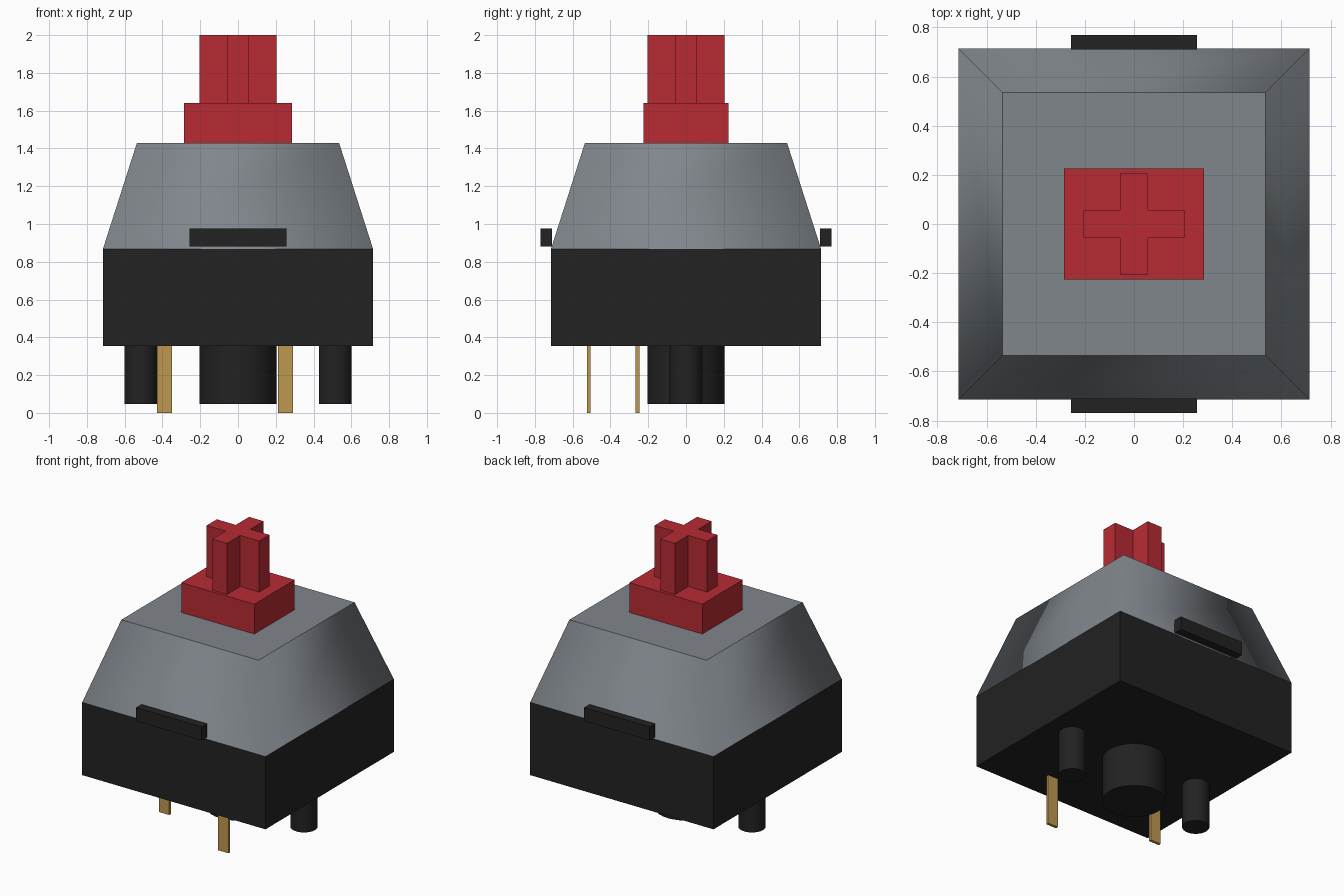
import bpy, bmesh, math

if "Cube" in bpy.data.objects:
    bpy.data.objects.remove(bpy.data.objects["Cube"])


def srgb(*rgb):
    return [((c / 255 + 0.055) / 1.055) ** 2.4 for c in rgb] + [1.0]


def material(name, *rgb):
    m = bpy.data.materials.new(name)
    m.diffuse_color = srgb(*rgb)
    m.use_nodes = True
    m.node_tree.nodes["Principled BSDF"].inputs["Base Color"].default_value = m.diffuse_color
    return m


BLACK = material("black plastic", 34, 34, 34)
GREY = material("grey plastic", 128, 134, 140)
RED = material("red plastic", 184, 43, 52)
GOLD = material("gold metal", 190, 153, 80)


def finish(name, bm, mat):
    bmesh.ops.recalc_face_normals(bm, faces=bm.faces)
    mesh = bpy.data.meshes.new(name)
    bm.to_mesh(mesh)
    bm.free()
    mesh.materials.append(mat)
    ob = bpy.data.objects.new(name, mesh)
    bpy.context.collection.objects.link(ob)
    return ob


def prism(name, outline, z0, z1, mat, top_scale=1.0, smooth_sides=False):
    """Extrude an xy outline from z0 to z1, optionally tapering the top."""
    bm = bmesh.new()
    base = bm.faces.new([bm.verts.new((x, y, z0)) for x, y in outline])
    up = bmesh.ops.extrude_face_region(bm, geom=[base], use_keep_orig=True)["geom"]
    for v in (g for g in up if isinstance(g, bmesh.types.BMVert)):
        v.co = (v.co.x * top_scale, v.co.y * top_scale, z1)
    bm.normal_update()
    if smooth_sides:  # walls blend into each other, caps stay crisp
        for f in bm.faces:
            f.smooth = abs(f.normal.z) < 0.9
        for e in bm.edges:
            e.smooth = abs(e.verts[0].co.z - e.verts[1].co.z) > 1e-4
    return finish(name, bm, mat)


def rect(cx, cy, w, d):
    return [(cx + sx * w / 2, cy + sy * d / 2)
            for sx, sy in ((-1, -1), (1, -1), (1, 1), (-1, 1))]


def circle(cx, r, n=32):
    return [(cx + r * math.cos(2 * math.pi * i / n), r * math.sin(2 * math.pi * i / n))
            for i in range(n)]


# Housing: square lower box and tapered upper cover
prism("lower_housing", rect(0, 0, 1.43, 1.43), 0.355, 0.868, BLACK)
prism("upper_housing", rect(0, 0, 1.43, 1.43), 0.868, 1.43, GREY,
      top_scale=0.535 / 0.715, smooth_sides=True)

# Clips on the front and back
for name, side in (("front_clip", -1), ("back_clip", 1)):
    prism(name, rect(0, side * 0.74, 0.512, 0.06), 0.88, 0.975, BLACK)

# Stem: block with a plus-shaped post
prism("stem_block", rect(0, 0, 0.57, 0.45), 1.43, 1.64, RED)
a, b = 0.205, 0.057
quarter = [(a, -b), (a, b), (b, b)]
cross = []
for _ in range(4):
    cross += quarter
    quarter = [(-y, x) for x, y in quarter]
prism("stem_cross", cross, 1.64, 2.0, RED)

# Mounting posts underneath
for name, x, r in (("centre_post", 0, 0.203), ("left_post", -0.515, 0.087),
                   ("right_post", 0.515, 0.087)):
    prism(name, circle(x, r), 0.047, 0.355, BLACK, smooth_sides=True)

# Contact pins
for name, x, y in (("left_contact_pin", -0.39, -0.257), ("right_contact_pin", 0.252, -0.514)):
    prism(name, rect(x, y, 0.08, 0.019), 0.0, 0.355, GOLD)
